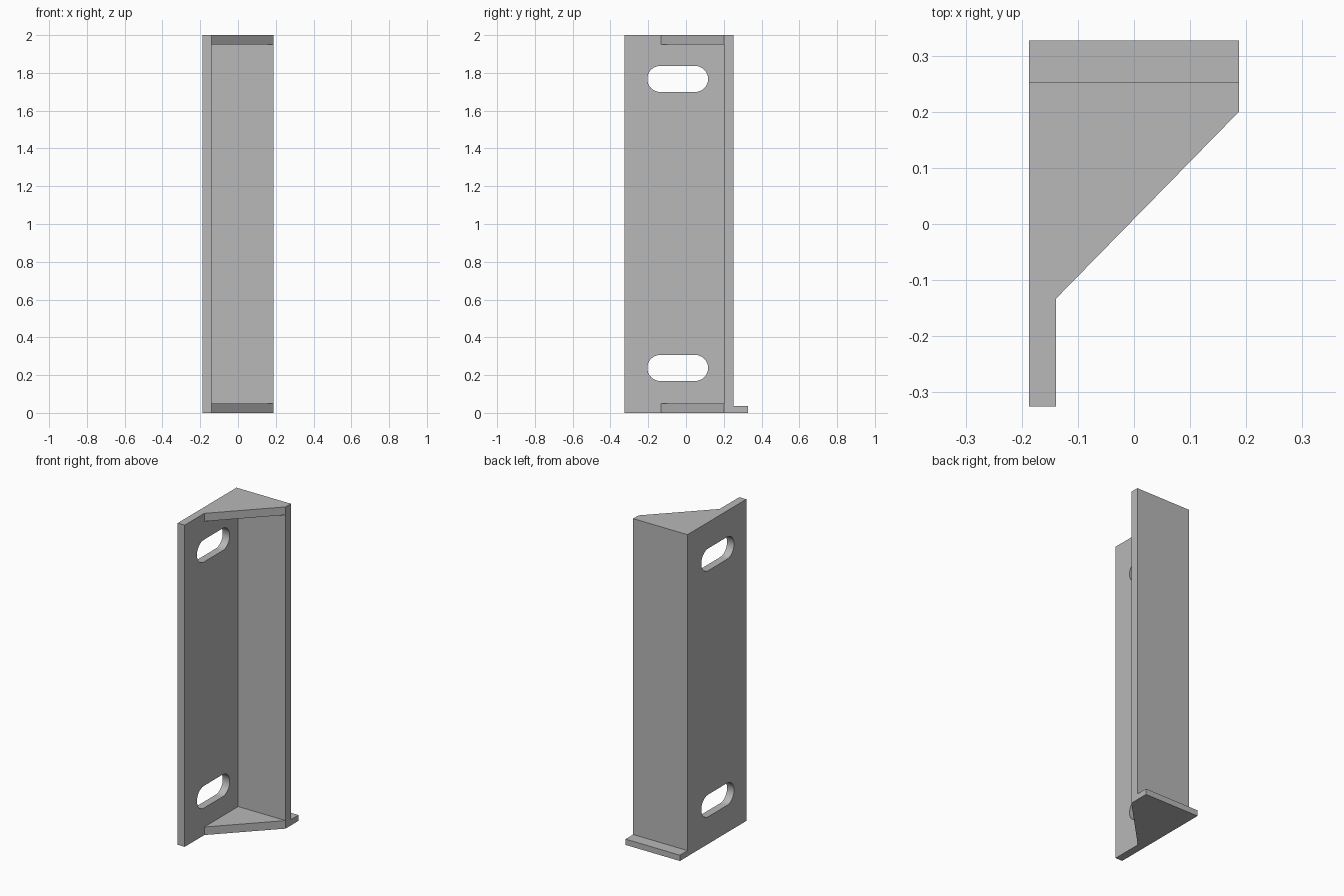
import bpy, bmesh, math

cube = bpy.data.objects.get("Cube")
if cube:
    bpy.data.objects.remove(cube, do_unlink=True)

grey = bpy.data.materials.new("plain grey")
grey.use_nodes = True
colour = (0.48, 0.48, 0.48, 1)
grey.diffuse_color = colour
grey.node_tree.nodes["Principled BSDF"].inputs["Base Color"].default_value = colour

# Main dimensions
LEFT, RIGHT = -0.187, 0.187
FRONT, BACK, LEDGE_BACK = -0.325, 0.252, 0.327
INNER_X, INNER_Y = -0.139, 0.2
HEIGHT, GUSSET = 2.0, 0.05


def prism(name, points, offset):
    """Closed solid: the outline of 3D points swept along an offset."""
    bm = bmesh.new()
    face = bm.faces.new([bm.verts.new(p) for p in points])
    swept = bmesh.ops.extrude_face_region(bm, geom=[face])["geom"]
    verts = [g for g in swept if isinstance(g, bmesh.types.BMVert)]
    bmesh.ops.translate(bm, vec=offset, verts=verts)
    bmesh.ops.recalc_face_normals(bm, faces=bm.faces)
    mesh = bpy.data.meshes.new(name)
    bm.to_mesh(mesh)
    bm.free()
    mesh.materials.append(grey)
    obj = bpy.data.objects.new(name, mesh)
    bpy.context.collection.objects.link(obj)
    return obj


def upright(name, outline, z, height):
    return prism(name, [(x, y, z) for x, y in outline], (0, 0, height))


# L-section: slotted side plate and back plate in one piece
angle = upright("angle_plate", [
    (LEFT, FRONT), (INNER_X, FRONT), (INNER_X, INNER_Y),
    (RIGHT, INNER_Y), (RIGHT, BACK), (LEFT, BACK)], 0, HEIGHT)

# Triangular gussets closing the two ends
for name, z in (("bottom_gusset", 0), ("top_gusset", HEIGHT - GUSSET)):
    upright(name, [(INNER_X, -0.133), (RIGHT, INNER_Y), (INNER_X, INNER_Y)], z, GUSSET)

# Small foot ledge behind the back plate
upright("foot_ledge", [(LEFT, BACK), (RIGHT, BACK), (RIGHT, LEDGE_BACK), (LEFT, LEDGE_BACK)],
        0, 0.036)

# Rounded slots cut through the side plate
RADIUS, Y_MIN, Y_MAX, STEPS = 0.069, -0.205, 0.117, 16
for name, z in (("lower_slot_cutter", 0.238), ("upper_slot_cutter", 1.768)):
    outline = []
    for centre, start in ((Y_MAX - RADIUS, -math.pi / 2), (Y_MIN + RADIUS, math.pi / 2)):
        for i in range(STEPS + 1):
            a = start + math.pi * i / STEPS
            outline.append((LEFT - 0.05, centre + RADIUS * math.cos(a), z + RADIUS * math.sin(a)))
    cutter = prism(name, outline, (0.15, 0, 0))
    cutter.hide_render = True
    cut = angle.modifiers.new(name, "BOOLEAN")
    cut.operation = "DIFFERENCE"
    cut.solver = "EXACT"
    cut.object = cutter
    bpy.context.view_layer.objects.active = angle
    bpy.ops.object.modifier_apply(modifier=cut.name)
    bpy.data.objects.remove(cutter, do_unlink=True)

# Smooth slot ends, crisp plate edges
bpy.ops.object.select_all(action="DESELECT")
angle.select_set(True)
bpy.context.view_layer.objects.active = angle
bpy.ops.object.shade_smooth_by_angle(angle=math.radians(30))
